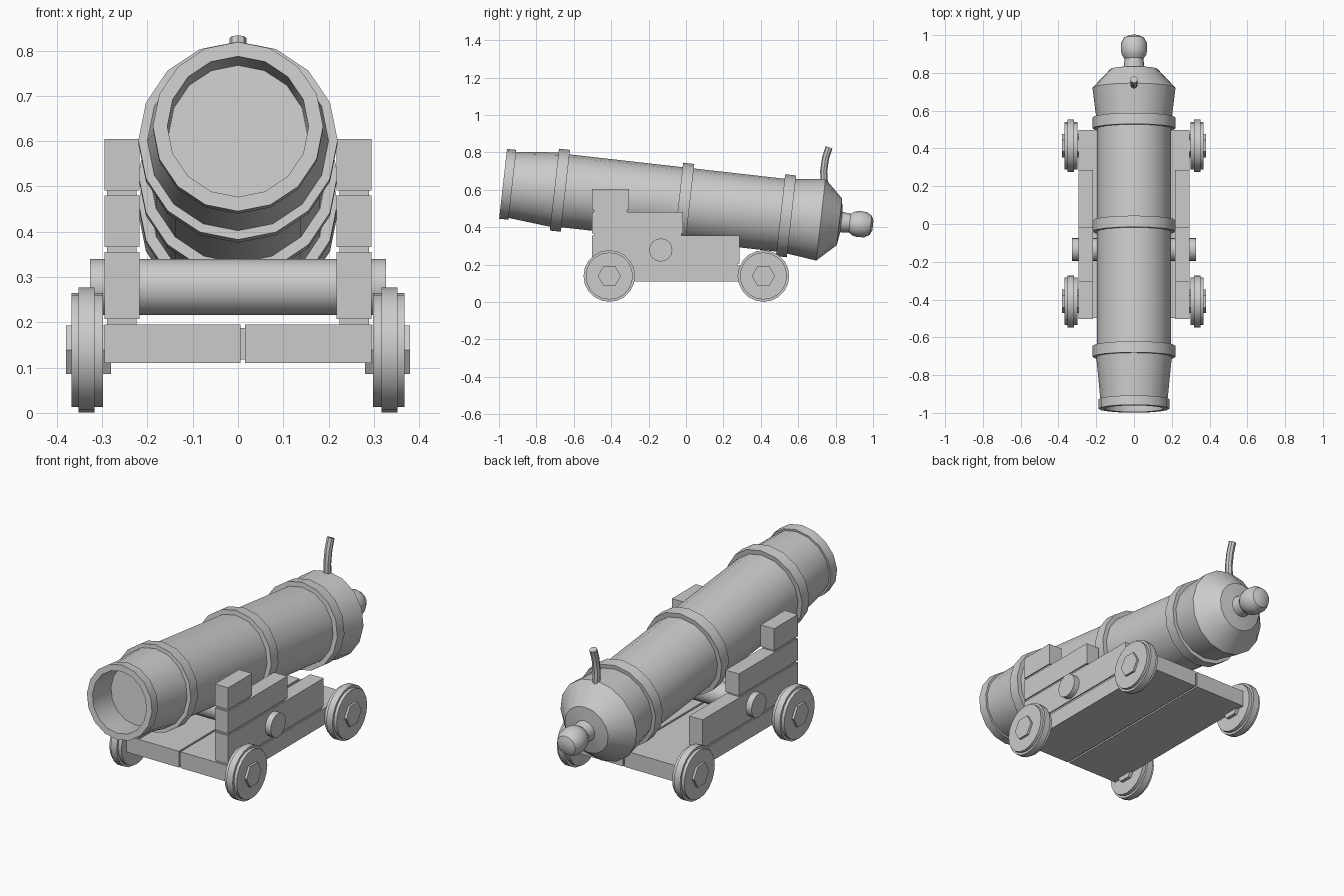
import bpy, bmesh
from math import sin, cos, pi, radians
from mathutils import Vector

if "Cube" in bpy.data.objects:
    bpy.data.objects.remove(bpy.data.objects["Cube"])


def finish(bm, name, smooth=False):
    bmesh.ops.recalc_face_normals(bm, faces=bm.faces[:])
    me = bpy.data.meshes.new(name)
    bm.to_mesh(me)
    bm.free()
    ob = bpy.data.objects.new(name, me)
    bpy.context.collection.objects.link(ob)
    if smooth:
        bpy.ops.object.select_all(action='DESELECT')
        ob.select_set(True)
        bpy.context.view_layer.objects.active = ob
        bpy.ops.object.shade_smooth_by_angle(angle=radians(30))
    return ob


def box(name, x, y, z):
    bm = bmesh.new()
    bmesh.ops.create_cube(bm, size=1)
    for v in bm.verts:
        v.co = Vector([(a + b) / 2 + c * (b - a) for c, (a, b) in zip(v.co, (x, y, z))])
    return finish(bm, name)


def loft(name, rings, closed=False, smooth=True):
    """Bridge a list of vertex-position rings; cap the ends."""
    bm = bmesh.new()
    loops = [[bm.verts.new(p) for p in ring] for ring in rings]
    n = len(loops[0])
    for a, b in zip(loops, loops[1:]):
        for i in range(n):
            bm.faces.new((a[i], a[(i + 1) % n], b[(i + 1) % n], b[i]))
    bm.faces.new(loops[0])
    bm.faces.new(loops[-1])
    return finish(bm, name, smooth)


def lathe(name, origin, axis, u, profile, sides, smooth=True):
    """Revolve (distance, radius) points about an axis."""
    o, d, u = Vector(origin), Vector(axis), Vector(u)
    w = d.cross(u)
    ang = [2 * pi * i / sides for i in range(sides)]
    return loft(name, [[o + d * t + (u * cos(a) + w * sin(a)) * r for a in ang]
                       for t, r in profile], smooth=smooth)


# Barrel with bore, raised bands, breech and rear knob
tilt = radians(6.45)
barrel_profile = [
    (0.15, 0.153), (0, 0.156), (0, 0.188), (0.05, 0.188), (0.05, 0.178),
    (0.276, 0.2), (0.276, 0.22), (0.335, 0.22), (0.335, 0.196),
    (0.944, 0.196), (0.944, 0.22), (1.004, 0.22), (1.004, 0.196),
    (1.493, 0.196), (1.493, 0.22), (1.552, 0.22), (1.552, 0.2),
    (1.71, 0.22), (1.81, 0.125), (1.82, 0.055), (1.865, 0.05),
    (1.885, 0.064), (1.91, 0.07), (1.95, 0.068), (1.978, 0.052), (1.99, 0.025)]
lathe("barrel", (0, -0.978, 0.632), (0, cos(tilt), -sin(tilt)), (1, 0, 0),
      barrel_profile, 16)

# Bent fuse
path = [(0.742, 0.60), (0.736, 0.70), (0.746, 0.77), (0.765, 0.827)]
lean = [0, 0.03, 0.22, 0.35]
loft("fuse", [[(0.019 * cos(a), y + 0.019 * sin(a) * cos(l), z - 0.019 * sin(a) * sin(l))
               for a in [2 * pi * i / 8 for i in range(8)]]
              for (y, z), l in zip(path, lean)])

# Trunnion bar through the carriage
lathe("trunnion", (-0.327, -0.135, 0.278), (1, 0, 0), (0, 0, 1),
      [(0, 0.062), (0.654, 0.062)], 16)

# Base planks with a recessed strip between
box("base_plank_left", (-0.295, 0.006), (-0.497, 0.497), (0.11, 0.195))
box("base_plank_right", (0.016, 0.295), (-0.497, 0.497), (0.11, 0.195))
box("base_strip", (0.0, 0.022), (-0.49, 0.49), (0.118, 0.187))

steps = [(0.285, 0.207, 0.355), (-0.015, 0.366, 0.48), (-0.305, 0.491, 0.605)]
for s, side in ((-1, "left"), (1, "right")):
    # Stepped cheek blocks and the inset fillers under them
    below = 0.195
    for i, (back, z0, z1) in enumerate(steps):
        box(f"cheek_block_{side}_{i}", sorted((s * 0.218, s * 0.295)), (-0.502, back), (z0, z1))
        box(f"cheek_filler_{side}_{i}", sorted((s * 0.224, s * 0.289)),
            (-0.493, back - 0.01), (below - 0.01, z0 + 0.01))
        below = z1
    # Wheels with raised tread and six-sided hub
    for y, end in ((-0.41, "front"), (0.414, "rear")):
        o = (0, y, 0.139)
        lathe(f"wheel_{end}_{side}", o, (s, 0, 0), (0, 0, 1),
              [(0.298, 0.126), (0.317, 0.126), (0.317, 0.138), (0.352, 0.138),
               (0.352, 0.126), (0.368, 0.126)], 20)
        lathe(f"hub_{end}_{side}", o, (s, 0, 0), (0, 1, 0),
              [(0.28, 0.062), (0.38, 0.062)], 6, smooth=False)
